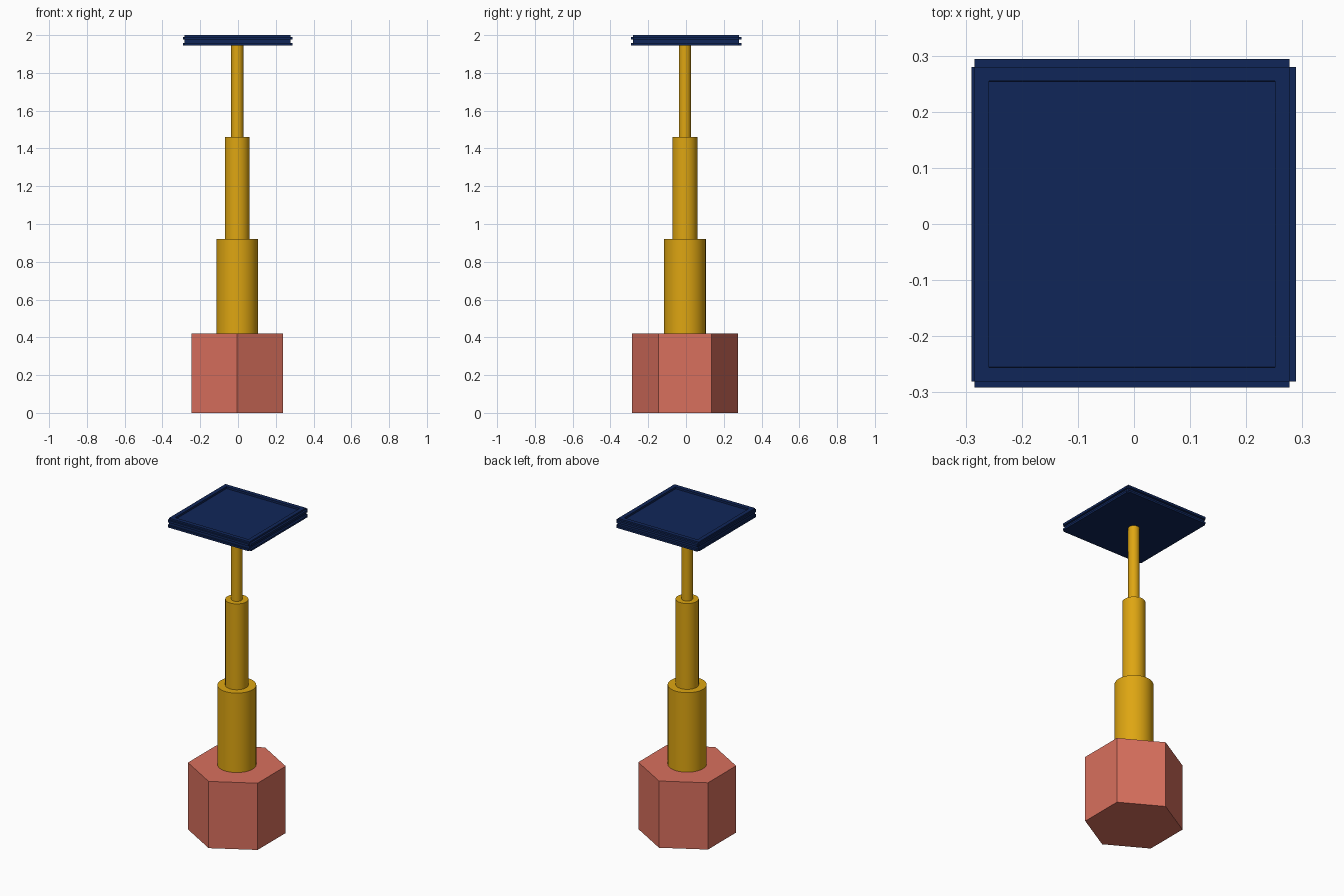
import bpy
import bmesh
from math import radians
from mathutils import Matrix, Vector

cube = bpy.data.objects.get("Cube")
if cube:
    bpy.data.objects.remove(cube, do_unlink=True)


def material(name, colour):
    mat = bpy.data.materials.new(name)
    mat.use_nodes = True
    mat.diffuse_color = (*colour, 1)
    mat.node_tree.nodes["Principled BSDF"].inputs["Base Color"].default_value = (*colour, 1)
    return mat


salmon = material("salmon red", (0.69, 0.16, 0.11))
gold = material("golden yellow", (0.73, 0.38, 0.006))
navy = material("navy blue", (0.005, 0.019, 0.098))


def add_object(name, bm, mat):
    mesh = bpy.data.meshes.new(name)
    bm.to_mesh(mesh)
    bm.free()
    mesh.materials.append(mat)
    obj = bpy.data.objects.new(name, mesh)
    bpy.context.collection.objects.link(obj)
    return obj


def prism(name, sides, radius, bottom, top, mat, turn=0.0, smooth=False):
    bm = bmesh.new()
    place = Matrix.Translation((-0.004, -0.006, (bottom + top) / 2))
    bmesh.ops.create_cone(bm, cap_ends=True, segments=sides, radius1=radius,
                          radius2=radius, depth=top - bottom,
                          matrix=place @ Matrix.Rotation(turn, 4, "Z"))
    obj = add_object(name, bm, mat)
    if smooth:
        bpy.ops.object.select_all(action="DESELECT")
        obj.select_set(True)
        bpy.context.view_layer.objects.active = obj
        bpy.ops.object.shade_smooth_by_angle(angle=radians(35))
    return obj


def box(bm, low, high):
    low, high = Vector(low), Vector(high)
    size = Matrix.Diagonal((*(high - low), 1))
    bmesh.ops.create_cube(bm, size=1, matrix=Matrix.Translation((low + high) / 2) @ size)


# Hexagonal foot with corners at the front and back
prism("hexagonal_base", 6, 0.28, 0, 0.42, salmon, turn=radians(60))

# Telescoping column
prism("lower_column", 32, 0.111, 0.42, 0.92, gold, smooth=True)
prism("middle_column", 32, 0.066, 0.92, 1.46, gold, smooth=True)
prism("upper_column", 32, 0.032, 1.46, 1.945, gold, smooth=True)

# Square tray with a shallow recessed top
left, right, front, back = -0.284, 0.277, -0.281, 0.28
bm = bmesh.new()
box(bm, (left, front, 1.945), (right, back, 2))
bm.normal_update()
top_face = max(bm.faces, key=lambda f: f.calc_center_median().z)
bmesh.ops.inset_region(bm, faces=[top_face], thickness=0.036)
bmesh.ops.inset_region(bm, faces=[top_face], thickness=0.0005, depth=-0.012)
add_object("tray", bm, navy)

# Two levels of narrow ridges around the tray
bm = bmesh.new()
for low, high in ((1.945, 1.957), (1.976, 1.99)):
    box(bm, (-0.29, front, low), (left, back, high))
    box(bm, (right, front, low), (0.289, back, high))
    box(bm, (left, -0.291, low), (right, front, high))
    box(bm, (left, back, low), (right, 0.294, high))
add_object("tray_ridges", bm, navy)
